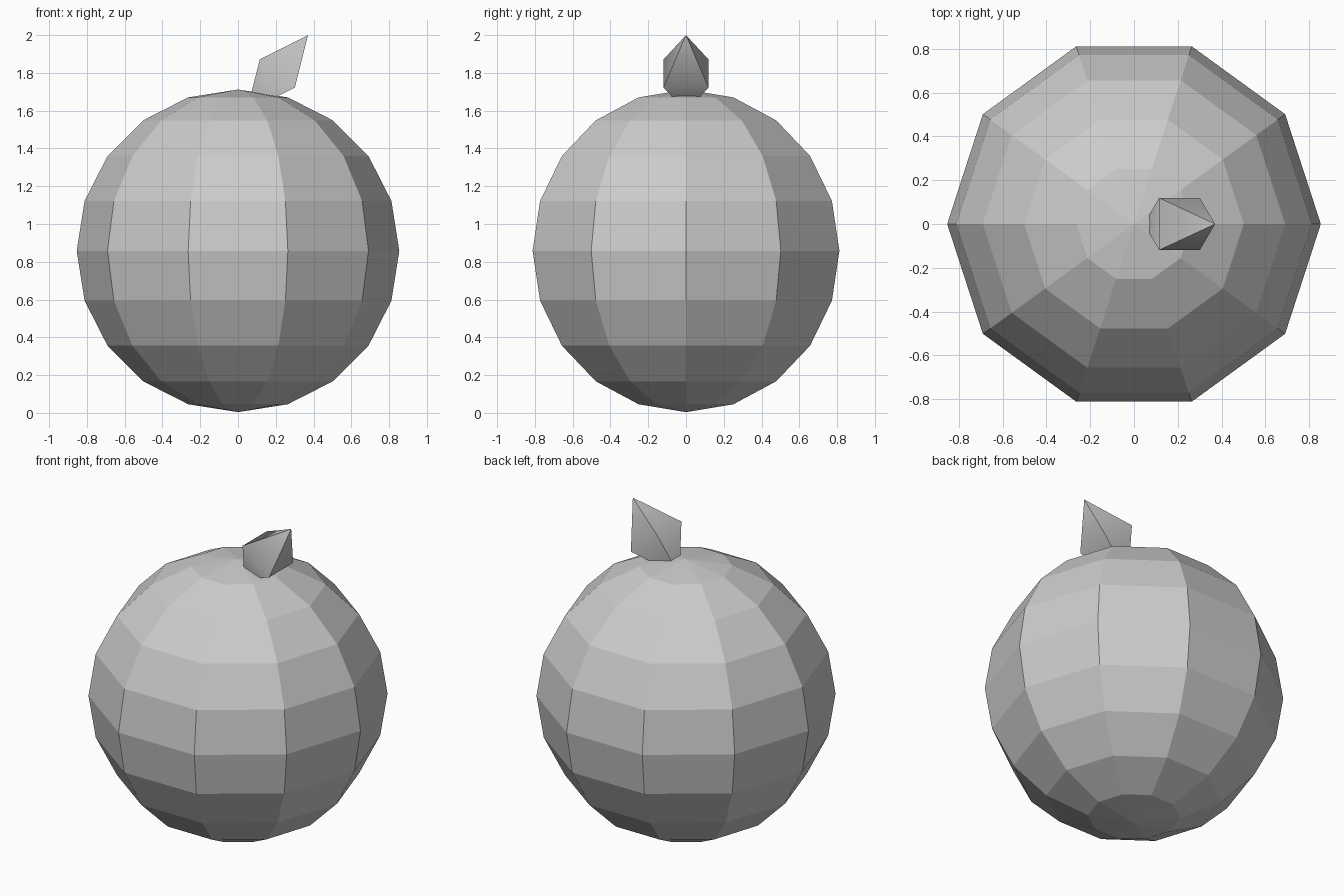
import bpy
import bmesh
from math import pi, radians
from mathutils import Matrix, Vector

cube = bpy.data.objects.get("Cube")
if cube:
    bpy.data.objects.remove(cube, do_unlink=True)

# One plain grey for the whole model
grey = bpy.data.materials.new("plain grey")
grey.use_nodes = True
colour = (0.6, 0.6, 0.6, 1.0)
grey.diffuse_color = colour
grey.node_tree.nodes["Principled BSDF"].inputs["Base Color"].default_value = colour


def add_object(name, bm):
    bmesh.ops.recalc_face_normals(bm, faces=bm.faces)
    mesh = bpy.data.meshes.new(name)
    bm.to_mesh(mesh)
    bm.free()
    mesh.materials.append(grey)
    obj = bpy.data.objects.new(name, mesh)
    bpy.context.collection.objects.link(obj)
    return obj


# Round body: ten-sided faceted sphere with corners on the x axis
bm = bmesh.new()
turn = Matrix.Translation((0, 0, 0.858)) @ Matrix.Rotation(pi / 2, 4, 'Z')
bmesh.ops.create_uvsphere(bm, u_segments=10, v_segments=10, radius=0.854, matrix=turn)
add_object("body", bm)

# Stem: four-sided double pyramid leaning to the left, lower tip sunk in the body
half_width, height = 0.119, 0.26
tilt = Vector((0.1625, 0, 0.2025)).to_track_quat('Z', 'Y').to_matrix().to_4x4()
bm = bmesh.new()
ring = [bm.verts.new((x * half_width, y * half_width, 0))
        for x, y in ((1, 1), (-1, 1), (-1, -1), (1, -1))]
for tip_height in (height, -height):
    tip = bm.verts.new((0, 0, tip_height))
    for i in range(4):
        bm.faces.new((ring[i], ring[(i + 1) % 4], tip))
bmesh.ops.transform(bm, matrix=Matrix.Translation((0.208, 0, 1.797)) @ tilt, verts=bm.verts)
stem = add_object("stem", bm)

# Soft across the widest ring, crisp along the ridges
bpy.ops.object.select_all(action='DESELECT')
stem.select_set(True)
bpy.context.view_layer.objects.active = stem
bpy.ops.object.shade_smooth_by_angle(angle=radians(60))
